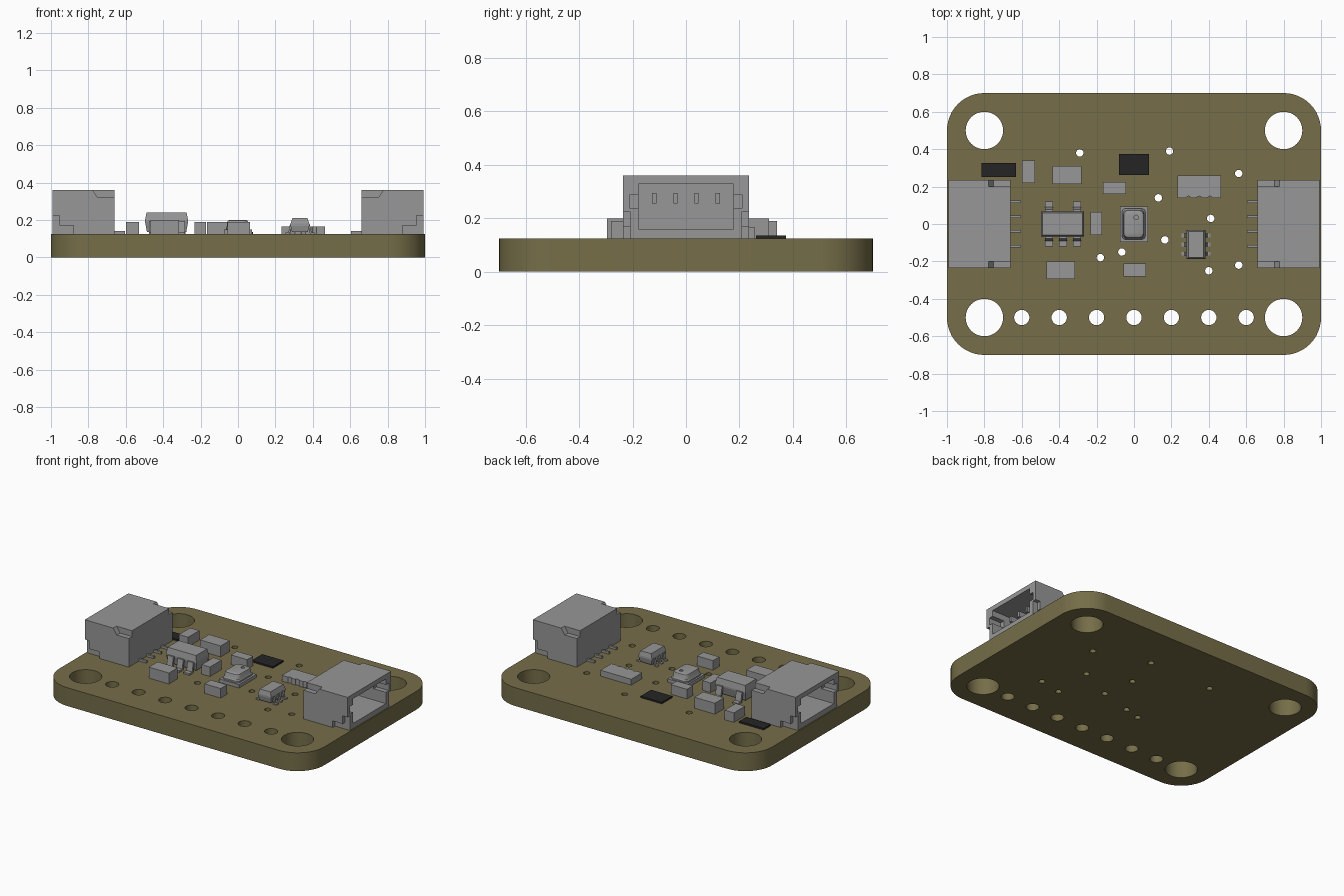
import bpy
import bmesh
import math
from mathutils import Matrix, Vector

if "Cube" in bpy.data.objects:
    bpy.data.objects.remove(bpy.data.objects["Cube"], do_unlink=True)

TOP = 0.125  # height of the board's upper face


def material(name, colour):
    mat = bpy.data.materials.new(name)
    mat.use_nodes = True
    mat.diffuse_color = (*colour, 1)
    mat.node_tree.nodes["Principled BSDF"].inputs["Base Color"].default_value = (*colour, 1)
    return mat


olive = material("olive_board", (0.18, 0.155, 0.066))
grey = material("part_grey", (0.31, 0.31, 0.31))
black = material("resistor_black", (0.018, 0.018, 0.018))


def finish(name, bm, mat):
    bmesh.ops.recalc_face_normals(bm, faces=bm.faces)
    mesh = bpy.data.meshes.new(name)
    bm.to_mesh(mesh)
    bm.free()
    mesh.materials.append(mat)
    obj = bpy.data.objects.new(name, mesh)
    bpy.context.collection.objects.link(obj)
    return obj


def smooth(obj):
    bpy.ops.object.select_all(action="DESELECT")
    obj.select_set(True)
    bpy.context.view_layer.objects.active = obj
    bpy.ops.object.shade_smooth_by_angle(angle=math.radians(35))


def bake(obj):
    """Replace the object's geometry with its evaluated result."""
    bpy.context.view_layer.update()
    graph = bpy.context.evaluated_depsgraph_get()
    return bpy.data.meshes.new_from_object(obj.evaluated_get(graph))


def add_box(bm, x, y, z):
    size = Vector((x[1] - x[0], y[1] - y[0], z[1] - z[0]))
    centre = Vector((sum(x), sum(y), sum(z))) / 2
    bmesh.ops.create_cube(bm, size=1, matrix=Matrix.Translation(centre) @ Matrix.Diagonal((*size, 1)))


def box(name, x, y, z, mat=grey):
    bm = bmesh.new()
    add_box(bm, x, y, z)
    return finish(name, bm, mat)


def circle(x, y, r, steps):
    angles = [math.tau * i / steps for i in range(steps)]
    return [(x + r * math.cos(a), y + r * math.sin(a)) for a in angles]


def rounded_rect(hx, hy, r, steps=8):
    points = []
    for quarter, (sx, sy) in enumerate([(1, 1), (-1, 1), (-1, -1), (1, -1)]):
        for i in range(steps + 1):
            a = math.pi / 2 * (quarter + i / steps)
            points.append((sx * (hx - r) + r * math.cos(a), sy * (hy - r) + r * math.sin(a)))
    return points


def loft(name, centre, rings, mat=grey):
    """Skin a stack of outlines, each given as (points, height)."""
    bm = bmesh.new()
    loops = [[bm.verts.new((centre[0] + x, centre[1] + y, z)) for x, y in pts] for pts, z in rings]
    for low, high in zip(loops, loops[1:]):
        for i in range(len(low)):
            j = (i + 1) % len(low)
            bm.faces.new((low[i], low[j], high[j], high[i]))
    bm.faces.new(loops[0])
    bm.faces.new(loops[-1])
    return finish(name, bm, mat)


def rect(hx, hy):
    return [(hx, hy), (-hx, hy), (-hx, -hy), (hx, -hy)]


def cut(obj, cutters):
    """Subtract temporary cutter objects."""
    for cutter in cutters:
        cutter.hide_render = True
        mod = obj.modifiers.new("cut", "BOOLEAN")
        mod.operation = "DIFFERENCE"
        mod.solver = "EXACT"
        mod.object = cutter
    mesh = bake(obj)
    obj.modifiers.clear()
    obj.data = mesh
    for cutter in cutters:
        bpy.data.objects.remove(cutter, do_unlink=True)


# Board: filled outline with mounting holes, header holes and vias
outlines = [rounded_rect(1, 0.7, 0.2, 12)]
outlines += [circle(sx * 0.8, sy * 0.5, 0.1, 40) for sx in (-1, 1) for sy in (-1, 1)]
outlines += [circle(i * 0.2, -0.5, 0.041, 24) for i in range(-3, 4)]
vias = [(-0.29, 0.38), (0.19, 0.39), (0.56, 0.27), (0.13, 0.14), (0.41, 0.03),
        (0.165, -0.085), (-0.065, -0.15), (-0.18, -0.18), (0.4, -0.25), (0.56, -0.22)]
outlines += [circle(x, y, 0.02, 16) for x, y in vias]

curve = bpy.data.curves.new("board_outline", "CURVE")
curve.dimensions = "2D"
curve.fill_mode = "BOTH"
curve.extrude = TOP / 2
for points in outlines:
    spline = curve.splines.new("POLY")
    spline.points.add(len(points) - 1)
    for target, (x, y) in zip(spline.points, points):
        target.co = (x, y, 0, 1)
    spline.use_cyclic_u = True
outline_obj = bpy.data.objects.new("board_outline", curve)
bpy.context.collection.objects.link(outline_obj)
board_mesh = bake(outline_obj)
bpy.data.objects.remove(outline_obj, do_unlink=True)
bm = bmesh.new()
bm.from_mesh(board_mesh)
bmesh.ops.remove_doubles(bm, verts=bm.verts, dist=1e-5)
bmesh.ops.translate(bm, verts=bm.verts, vec=(0, 0, TOP / 2))
smooth(finish("board", bm, olive))

# Side-entry connectors: hollow shell with keyed cavity and corner notches
shell = box("right_connector", (0.66, 0.992), (-0.235, 0.235), (TOP, 0.36))
cutters = [box("cavity", (0.74, 1.1), (-0.178, 0.178), (0.16, 0.328)),
           box("key_slots", (0.9, 1.1), (-0.21, 0.21), (0.237, 0.288))]
for s in (-1, 1):
    side = sorted((s * 0.21, s * 0.3))
    cutters.append(box("low_recess", (0.88, 1.1), side, (0.1, 0.17)))
    cutters.append(box("end_recess", (0.955, 1.1), side, (0.15, 0.225)))
    bm = bmesh.new()
    notch = [(0.6, 0.32), (0.75, 0.32), (0.785, 0.37), (0.6, 0.37)]
    face = bm.faces.new([bm.verts.new((x, s * 0.2, z)) for x, z in notch])
    moved = bmesh.ops.extrude_face_region(bm, geom=[face])["geom"]
    bmesh.ops.translate(bm, verts=[v for v in moved if isinstance(v, bmesh.types.BMVert)],
                        vec=(0, s * 0.1, 0))
    cutters.append(finish("top_notch", bm, grey))
cut(shell, cutters)

# Contacts inside the cavity, and solder tails behind the shell
bm = bmesh.new()
for i in range(4):
    y = (i - 1.5) * 0.079
    add_box(bm, (0.73, 0.9), (y - 0.008, y + 0.008), (0.256, 0.294))
    add_box(bm, (0.605, 0.67), (y - 0.007, y + 0.007), (TOP, 0.14))
contacts = finish("right_contacts", bm, grey)
for source in (shell, contacts):
    twin = source.copy()
    twin.name = source.name.replace("right", "left")
    twin.rotation_euler.z = math.pi
    bpy.context.collection.objects.link(twin)

# Plain chip parts
chips = {
    "chip_resistor_west": ((-0.815, -0.63), (0.25, 0.327), 0.136, black),
    "chip_resistor_north": ((-0.08, 0.08), (0.262, 0.375), 0.136, black),
    "capacitor_west": ((-0.6, -0.53), (0.22, 0.34), 0.19, grey),
    "capacitor_north": ((-0.435, -0.28), (0.213, 0.31), 0.2, grey),
    "capacitor_middle": ((-0.165, -0.043), (0.16, 0.225), 0.19, grey),
    "capacitor_inner": ((-0.232, -0.17), (-0.06, 0.065), 0.19, grey),
    "capacitor_south": ((-0.467, -0.315), (-0.295, -0.2), 0.2, grey),
    "capacitor_sensor": ((-0.056, 0.065), (-0.28, -0.212), 0.19, grey),
}
for name, (x, y, height, mat) in chips.items():
    box(name, x, y, (TOP, height), mat)

# Resistor array with scalloped front edge
array = box("resistor_array", (0.233, 0.465), (0.14, 0.258), (TOP, 0.165))
cut(array, [loft("scallop", (0.349 + i * 0.058, 0.135), [(circle(0, 0, 0.014, 12), 0.1),
            (circle(0, 0, 0.014, 12), 0.2)]) for i in (-1, 0, 1)])


def gull_lead(bm, start, direction, length, width, height, thick):
    """A bent lead running outward and down to the board."""
    out = Vector((*direction, 0))
    across = Vector((-direction[1], direction[0], 0)) * width
    knee = length * 0.45
    profile = [(-0.02, height), (knee - thick, height), (knee, TOP + thick), (length, TOP + thick),
               (length, TOP), (knee - thick, TOP), (knee - 2 * thick, height - thick),
               (-0.02, height - thick)]
    base = Vector((*start, 0)) - across / 2
    face = bm.faces.new([bm.verts.new(base + out * d + Vector((0, 0, z))) for d, z in profile])
    moved = bmesh.ops.extrude_face_region(bm, geom=[face])["geom"]
    bmesh.ops.translate(bm, verts=[v for v in moved if isinstance(v, bmesh.types.BMVert)], vec=across)


# Regulator: bevelled package with three leads in front and two behind
loft("regulator_body", (-0.382, 0), [(rect(0.105, 0.055), 0.135), (rect(0.115, 0.068), 0.19),
                                     (rect(0.115, 0.068), 0.2), (rect(0.107, 0.06), 0.24)])
bm = bmesh.new()
for i in (-1, 0, 1):
    x = -0.38 + i * 0.075
    gull_lead(bm, (x, -0.065), (0, -1), 0.055, 0.043, 0.195, 0.012)
    if i:
        gull_lead(bm, (x, 0.065), (0, 1), 0.055, 0.043, 0.195, 0.012)
finish("regulator_leads", bm, grey)

# Small transistor package with three leads on each side
loft("transistor_body", (0.331, -0.11), [(rect(0.042, 0.07), 0.135), (rect(0.05, 0.077), 0.168),
                                         (rect(0.05, 0.077), 0.18), (rect(0.04, 0.07), 0.21)])
bm = bmesh.new()
for i in (-1, 0, 1):
    for s in (-1, 1):
        gull_lead(bm, (0.331 + s * 0.048, -0.11 + i * 0.049), (s, 0), 0.03, 0.02, 0.175, 0.008)
finish("transistor_leads", bm, grey)

# Sensor: flat base, rounded lid and vent hole
box("sensor_base", (-0.076, 0.074), (-0.095, 0.093), (TOP, 0.148))
lid = loft("sensor_lid", (-0.002, 0), [(rounded_rect(hx, hx + 0.02, r), z) for hx, r, z in
           [(0.063, 0.022, 0.147), (0.063, 0.022, 0.158), (0.058, 0.026, 0.165),
            (0.056, 0.026, 0.187), (0.052, 0.024, 0.196), (0.044, 0.02, 0.2)]])
hole = circle(0, 0, 0.012, 20)
cut(lid, [loft("vent", (0.012, 0.035), [(hole, 0.18), (hole, 0.22)])])
smooth(lid)
